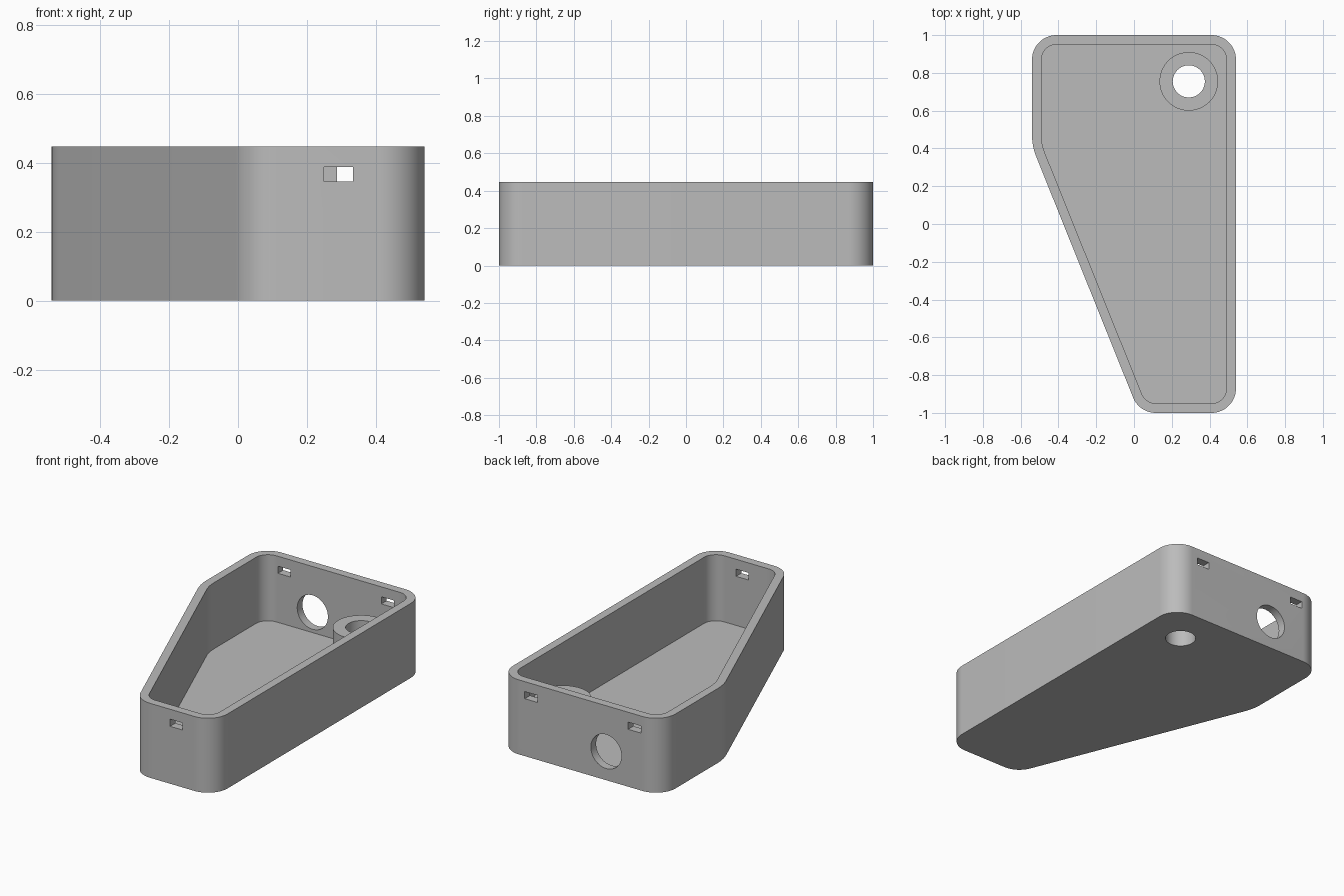
import bpy, bmesh, math
from mathutils import Vector, Matrix

cube = bpy.data.objects.get("Cube")
if cube:
    bpy.data.objects.remove(cube, do_unlink=True)

HEIGHT, WALL, FLOOR = 0.447, 0.05, 0.05

grey = bpy.data.materials.new("light_grey")
grey.use_nodes = True
grey.diffuse_color = (0.5, 0.5, 0.5, 1)
grey.node_tree.nodes["Principled BSDF"].inputs["Base Color"].default_value = grey.diffuse_color


def add_object(name, bm):
    bmesh.ops.recalc_face_normals(bm, faces=bm.faces)
    mesh = bpy.data.meshes.new(name)
    bm.to_mesh(mesh)
    bm.free()
    mesh.materials.append(grey)
    obj = bpy.data.objects.new(name, mesh)
    bpy.context.collection.objects.link(obj)
    return obj


def rounded_outline(corners, inset):
    """Fillet a counter-clockwise polygon, offset inwards by inset."""
    points = []
    for i, (x, y, radius) in enumerate(corners):
        p = Vector((x, y))
        to_prev = (Vector(corners[i - 1][:2]) - p).normalized()
        to_next = (Vector(corners[(i + 1) % len(corners)][:2]) - p).normalized()
        half = to_prev.angle(to_next) / 2
        centre = p + (to_prev + to_next).normalized() * radius / math.sin(half)
        start = math.atan2(-to_prev.x, to_prev.y) + math.pi
        sweep = math.pi - 2 * half
        steps = max(6, round(sweep / math.radians(5)))
        # The outward normal of the incoming edge starts the arc
        normal = Vector((-to_prev.y, to_prev.x))
        start = math.atan2(normal.y, normal.x)
        for k in range(steps + 1):
            a = start + sweep * k / steps
            points.append(centre + Vector((math.cos(a), math.sin(a))) * (radius - inset))
    return points


def prism(name, outline, bottom, top):
    bm = bmesh.new()
    face = bm.faces.new([bm.verts.new((p.x, p.y, bottom)) for p in outline])
    extruded = bmesh.ops.extrude_face_region(bm, geom=[face], use_keep_orig=True)
    moved = [v for v in extruded["geom"] if isinstance(v, bmesh.types.BMVert)]
    bmesh.ops.translate(bm, verts=moved, vec=(0, 0, top - bottom))
    return add_object(name, bm)


def cylinder(name, centre, radius, depth, along_y=False):
    bm = bmesh.new()
    matrix = Matrix.Translation(centre)
    if along_y:
        matrix = matrix @ Matrix.Rotation(math.pi / 2, 4, "X")
    bmesh.ops.create_cone(bm, cap_ends=True, segments=64, radius1=radius,
                          radius2=radius, depth=depth, matrix=matrix)
    return add_object(name, bm)


def box(name, centre, size):
    bm = bmesh.new()
    bmesh.ops.create_cube(bm, size=1, matrix=Matrix.Translation(centre) @ Matrix.Diagonal((*size, 1)))
    return add_object(name, bm)


# Tray body: five-cornered outline with one slanted side
corners = [(0.54, -1, 0.13), (0.54, 1, 0.13), (-0.54, 1, 0.13),
           (-0.54, 0.412, 0.3), (0.028, -1, 0.13)]
tray = prism("tray", rounded_outline(corners, 0), 0, HEIGHT)
cavity = prism("cavity_cutter", rounded_outline(corners, WALL), FLOOR, HEIGHT + 0.1)

# Hollow boss on the floor, drilled through the bottom
boss = cylinder("boss", (0.29, 0.755, 0.155), 0.155, 0.25)
drill = cylinder("boss_drill", (0.29, 0.755, 0.15), 0.085, 0.5)

steps = [(cavity, "DIFFERENCE"), (boss, "UNION"), (drill, "DIFFERENCE")]

# Round cable opening in the back wall
steps.append((cylinder("cable_cutter", (-0.17, 0.975, 0.172), 0.102, 0.1, True), "DIFFERENCE"))

# Lid clip slots: one in the front wall, two in the back
for x, y in ((0.291, -0.975), (0.329, 0.975), (-0.358, 0.975)):
    steps.append((box("slot_cutter", (x, y, 0.366), (0.084, 0.12, 0.043)), "DIFFERENCE"))

for tool, operation in steps:
    tool.hide_render = True
    mod = tray.modifiers.new(tool.name, "BOOLEAN")
    mod.operation = operation
    mod.solver = "EXACT"
    mod.object = tool

# Apply the cuts and drop the helpers
depsgraph = bpy.context.evaluated_depsgraph_get()
tray.data = bpy.data.meshes.new_from_object(tray.evaluated_get(depsgraph))
tray.modifiers.clear()
for tool, _ in steps:
    bpy.data.objects.remove(tool, do_unlink=True)
tray.data.materials.clear()
tray.data.materials.append(grey)

bpy.ops.object.select_all(action="DESELECT")
tray.select_set(True)
bpy.context.view_layer.objects.active = tray
bpy.ops.object.shade_smooth_by_angle(angle=math.radians(20))
